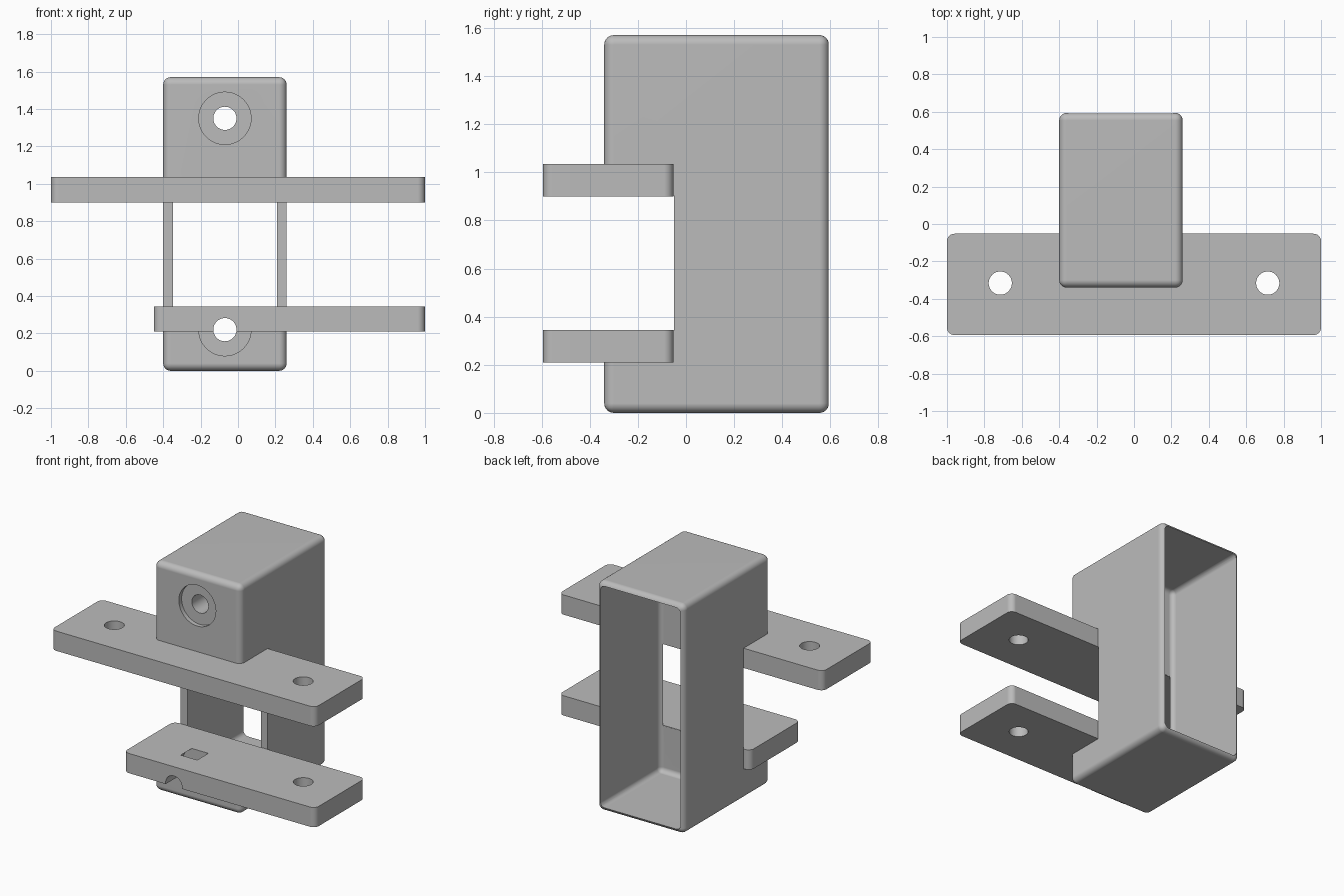
import bpy, bmesh, math
from mathutils import Matrix, Vector

if "Cube" in bpy.data.objects:
    bpy.data.objects.remove(bpy.data.objects["Cube"], do_unlink=True)

grey = bpy.data.materials.new("plain grey")
grey.use_nodes = True
grey.diffuse_color = (0.5, 0.5, 0.5, 1)
grey.node_tree.nodes["Principled BSDF"].inputs["Base Color"].default_value = (0.5, 0.5, 0.5, 1)


def finish_mesh(name, bm):
    mesh = bpy.data.meshes.new(name)
    bm.to_mesh(mesh)
    bm.free()
    mesh.materials.append(grey)
    obj = bpy.data.objects.new(name, mesh)
    bpy.context.collection.objects.link(obj)
    return obj


def box(name, xs, ys, zs, radius=0, upright_only=False):
    """Box between limits, with optional rounded edges."""
    bm = bmesh.new()
    bmesh.ops.create_cube(bm, size=1)
    for v in bm.verts:
        v.co = Vector([lim[1] if c > 0 else lim[0] for c, lim in zip(v.co, (xs, ys, zs))])
    if radius:
        edges = [e for e in bm.edges if not upright_only
                 or abs(e.verts[0].co.z - e.verts[1].co.z) > 0.01]
        bmesh.ops.bevel(bm, geom=edges, offset=radius, segments=6,
                        profile=0.5, affect='EDGES')
    return finish_mesh(name, bm)


def cylinder(name, centre, radius, depth, along_y):
    bm = bmesh.new()
    bmesh.ops.create_cone(bm, cap_ends=True, segments=48, radius1=radius,
                          radius2=radius, depth=depth)
    if along_y:
        bm.transform(Matrix.Rotation(math.pi / 2, 4, 'X'))
    bm.transform(Matrix.Translation(centre))
    return finish_mesh(name, bm)


def activate(obj):
    bpy.ops.object.select_all(action='DESELECT')
    obj.select_set(True)
    bpy.context.view_layer.objects.active = obj


def cut(obj, cutters):
    activate(obj)
    for cutter in cutters:
        mod = obj.modifiers.new("cut", 'BOOLEAN')
        mod.operation = 'DIFFERENCE'
        mod.solver = 'EXACT'
        mod.object = cutter
        bpy.ops.object.modifier_apply(modifier=mod.name)


def smooth(obj):
    activate(obj)
    bpy.ops.object.shade_smooth_by_angle(angle=math.radians(35))
    mod = obj.modifiers.new("flat face normals", 'WEIGHTED_NORMAL')
    mod.keep_sharp = True


# Main parts: a rounded housing and two flat mounting plates
housing = box("housing", (-0.40, 0.26), (-0.34, 0.594), (0, 1.57), 0.04)
upper_plate = box("upper_plate", (-1, 1), (-0.594, -0.052), (0.9, 1.035), 0.04, True)
lower_plate = box("lower_plate", (-0.45, 1), (-0.594, -0.052), (0.21, 0.345), 0.04, True)

# Cutters: rear cavity, front slot, counterbored screw holes, plate holes
cavity = box("cavity_cutter", (-0.373, 0.233), (-0.051, 0.9), (0.027, 1.543), 0.033)
slot = box("slot_cutter", (-1, 1), (-1, -0.05), (0.342, 0.903))
screw_holes = []
for height in (0.22, 1.35):
    screw_holes += [
        cylinder("bore_cutter", (-0.07, -0.35, height), 0.062, 0.7, True),
        cylinder("counterbore_cutter", (-0.07, -0.37, height), 0.14, 0.12, True)]
plate_holes = [cylinder("plate_hole_cutter", (x, -0.316, 0.6), 0.062, 1.4, False)
               for x in (-0.715, 0.715)]

cut(housing, [slot, cavity] + screw_holes)
cut(upper_plate, plate_holes)
cut(lower_plate, plate_holes[1:] + screw_holes[:2])

for part in (housing, upper_plate, lower_plate):
    smooth(part)
for cutter in [cavity, slot] + screw_holes + plate_holes:
    bpy.data.objects.remove(cutter, do_unlink=True)
